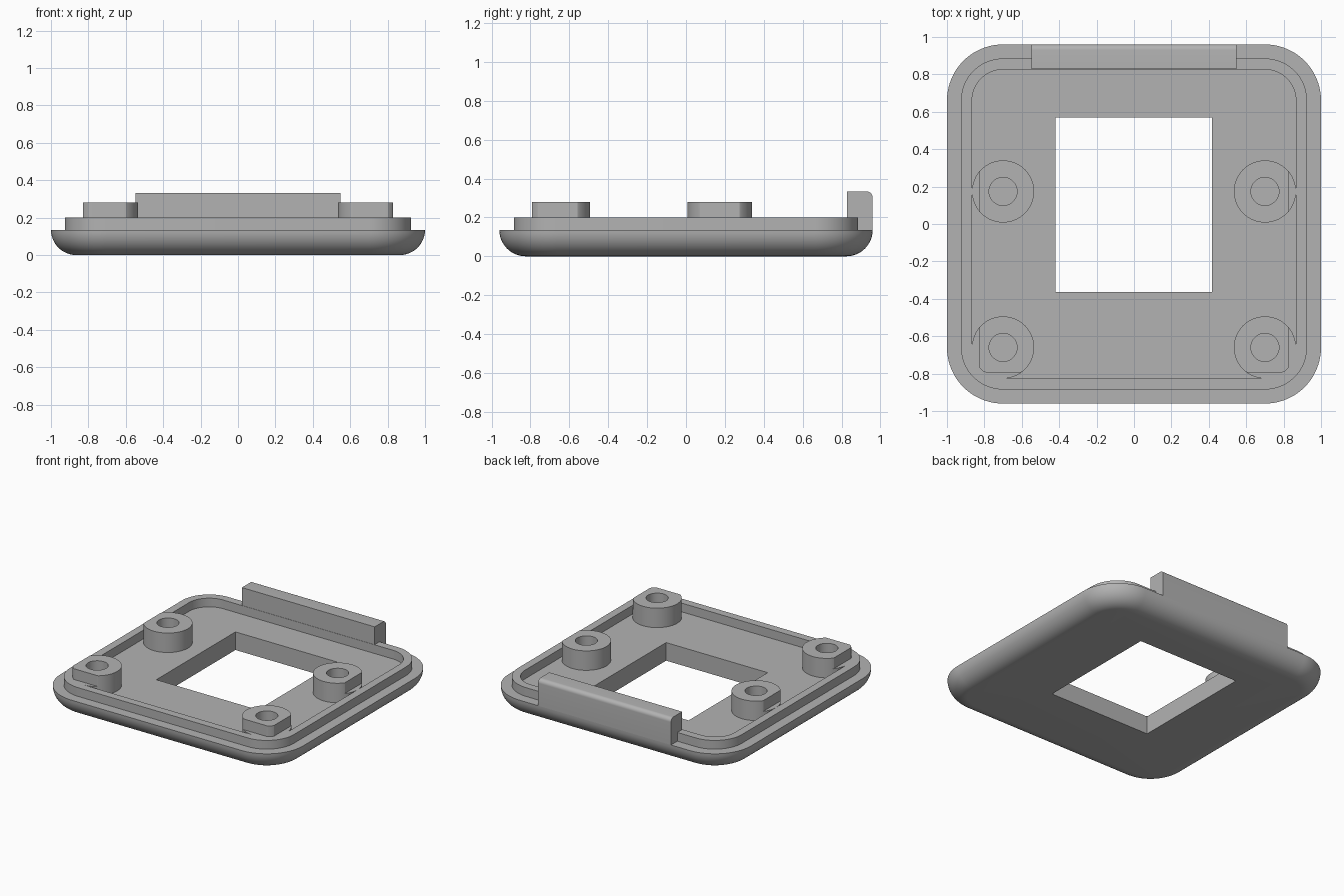
import bpy, bmesh
from math import sin, cos, pi

old = bpy.data.objects.get("Cube")
if old:
    bpy.data.objects.remove(old, do_unlink=True)

GREY = (0.45, 0.45, 0.45, 1)
grey = bpy.data.materials.new("grey plastic")
grey.use_nodes = True
grey.diffuse_color = GREY
grey.node_tree.nodes["Principled BSDF"].inputs["Base Color"].default_value = GREY

# Key sizes: corner centres shared by body, lip and bosses
CX, CY = 0.70, 0.66
EDGE_Z, LIP_Z, BOSS_Z, WALL_Z = 0.135, 0.2, 0.28, 0.333


def rounded_rect(radius, z, steps=20):
    pts = []
    for k, (sx, sy) in enumerate(((1, 1), (-1, 1), (-1, -1), (1, -1))):
        for i in range(steps + 1):
            a = (k + i / steps) * pi / 2
            pts.append((sx * CX + radius * cos(a), sy * CY + radius * sin(a), z))
    return pts


def circle(cx, cy, radius, z, steps=96):
    angles = [2 * pi * i / steps for i in range(steps)]
    return [(cx + radius * cos(a), cy + radius * sin(a), z) for a in angles]


def loft(name, rings):
    """Skin a stack of equal-length rings and cap both ends."""
    bm = bmesh.new()
    loops = [[bm.verts.new(p) for p in ring] for ring in rings]
    n = len(loops[0])
    for a, b in zip(loops, loops[1:]):
        for i in range(n):
            j = (i + 1) % n
            bm.faces.new((a[i], a[j], b[j], b[i]))
    bm.faces.new(loops[0])
    bm.faces.new(loops[-1])
    bmesh.ops.remove_doubles(bm, verts=bm.verts, dist=0.00005)
    bmesh.ops.recalc_face_normals(bm, faces=bm.faces)
    mesh = bpy.data.meshes.new(name)
    bm.to_mesh(mesh)
    bm.free()
    mesh.materials.append(grey)
    obj = bpy.data.objects.new(name, mesh)
    bpy.context.collection.objects.link(obj)
    return obj


def activate(obj):
    bpy.ops.object.select_all(action="DESELECT")
    obj.select_set(True)
    bpy.context.view_layer.objects.active = obj


def smooth(obj):
    activate(obj)
    bpy.ops.object.shade_smooth_by_angle(angle=pi / 6)


# Tray: rounded underside, ledge, raised lip and recessed floor
rings = []
for i in range(13):
    a = i / 12 * pi / 2
    rings.append(rounded_rect(0.3 - EDGE_Z * (1 - sin(a)), EDGE_Z * (1 - cos(a))))
rings += [rounded_rect(r, z) for r, z in
          ((0.225, EDGE_Z), (0.225, LIP_Z), (0.166, LIP_Z), (0.166, EDGE_Z))]
tray = loft("tray", rings)

# Rectangular window through the floor
window = [(-0.42, -0.363), (0.418, -0.363), (0.418, 0.57), (-0.42, 0.57)]
cutter = loft("window_cutter", [[(x, y, z) for x, y in window] for z in (-0.1, 0.4)])
cutter.hide_render = True
cut = tray.modifiers.new("window", "BOOLEAN")
cut.operation, cut.solver, cut.object = "DIFFERENCE", "EXACT", cutter
activate(tray)
bpy.ops.object.modifier_apply(modifier=cut.name)
bpy.data.objects.remove(cutter, do_unlink=True)
smooth(tray)

# Screw bosses: round below the lip, flattened above it, with blind holes
for row, y in (("back", 0.174), ("front", -CY)):
    for side, x in (("left", CX), ("right", -CX)):
        def trimmed(z):
            return [(max(-0.83, min(0.83, px)), max(-0.793, py), pz)
                    for px, py, pz in circle(x, y, 0.166, z)]
        boss = loft(f"{row}_{side}_boss", [
            circle(x, y, 0.166, 0.12), circle(x, y, 0.166, LIP_Z),
            trimmed(LIP_Z), trimmed(BOSS_Z),
            circle(x, y, 0.075, BOSS_Z), circle(x, y, 0.075, 0.137)])
        smooth(boss)

# Back wall: upright bar with a rounded rear top edge
FRONT_Y, BACK_Y, R = 0.828, 0.96, 0.03
profile = [(FRONT_Y, EDGE_Z), (BACK_Y, EDGE_Z)]
for i in range(9):
    a = i / 8 * pi / 2
    profile.append((BACK_Y - R + R * cos(a), WALL_Z - R + R * sin(a)))
profile.append((FRONT_Y, WALL_Z))
smooth(loft("back_wall", [[(x, y, z) for y, z in profile] for x in (-0.548, 0.548)]))
